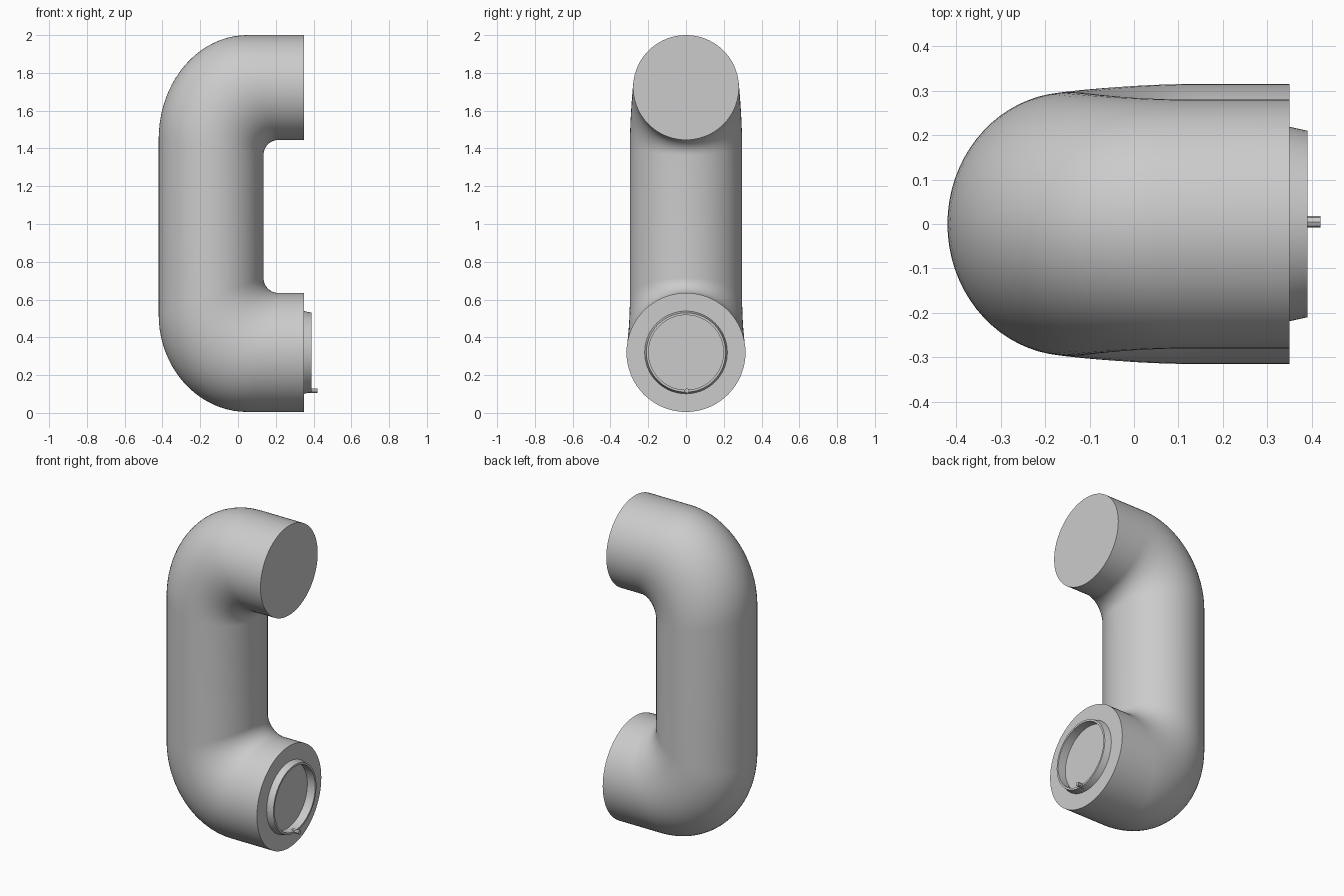
import bpy, bmesh, math
from math import sin, cos, pi

cube = bpy.data.objects.get("Cube")
if cube:
    bpy.data.objects.remove(cube, do_unlink=True)

SEGS = 72
STEPS = 20

grey = bpy.data.materials.new("plain_grey")
grey.use_nodes = True
colour = (0.6, 0.6, 0.6, 1)
grey.diffuse_color = colour
grey.node_tree.nodes["Principled BSDF"].inputs["Base Color"].default_value = colour


def add_ring(bm, outer, inner, ry):
    """Elliptical ring spanning two (x, z) points, ry wide to each side."""
    cx, cz = (outer[0] + inner[0]) / 2, (outer[1] + inner[1]) / 2
    hx, hz = (outer[0] - inner[0]) / 2, (outer[1] - inner[1]) / 2
    ring = []
    for i in range(SEGS):
        a = 2 * pi * i / SEGS
        ring.append(bm.verts.new((cx + hx * cos(a), ry * sin(a), cz + hz * cos(a))))
    return ring


def skin(name, sections, closed=False):
    """Bridge a list of (outer, inner, ry) sections into one smooth object."""
    bm = bmesh.new()
    rings = [add_ring(bm, *s) for s in sections]
    pairs = list(zip(rings, rings[1:]))
    if closed:
        pairs.append((rings[-1], rings[0]))
    else:
        bm.faces.new(rings[0])
        bm.faces.new(rings[-1])
    for a, b in pairs:
        for i in range(SEGS):
            j = (i + 1) % SEGS
            bm.faces.new((a[i], a[j], b[j], b[i]))
    bmesh.ops.recalc_face_normals(bm, faces=bm.faces)
    mesh = bpy.data.meshes.new(name)
    bm.to_mesh(mesh)
    bm.free()
    finish(bpy.data.objects.new(name, mesh), True)


def finish(obj, link=False):
    if link:
        bpy.context.collection.objects.link(obj)
    obj.data.materials.append(grey)
    bpy.ops.object.select_all(action='DESELECT')
    obj.select_set(True)
    bpy.context.view_layer.objects.active = obj
    bpy.ops.object.shade_smooth_by_angle(angle=math.radians(35))


def elbow(side, z_out, z_in, h_out, h_in, ry_end):
    """Sections from the upright to the arm; side is +1 up, -1 down."""
    result = []
    for k in range(STEPS + 1):
        t = k / STEPS
        a = t * pi / 2
        outer = (0.05 - 0.47 * cos(a), z_out + side * h_out * sin(a))
        inner = (0.215 - 0.08 * cos(a), z_in + side * h_in * sin(a))
        blend = t * t * (3 - 2 * t)
        result.append((outer, inner, 0.297 + (ry_end - 0.297) * blend))
    return result


def disc(x, r, z=0.32):
    return ((x, z - r), (x, z + r), r)


# Bent pipe: upper arm, upright, lower arm with a shallow socket
END = 0.35
upper = elbow(1, 1.45, 1.365, 0.55, 0.08, 0.28)
lower = elbow(-1, 0.52, 0.715, 0.515, 0.08, 0.315)
pipe = [((END, 2.0), (END, 1.445), 0.28)] + upper[::-1] + lower
pipe += [((END, 0.005), (END, 0.635), 0.315), disc(END, 0.2), disc(0.335, 0.2)]
skin("bent_pipe", pipe)

# Thin raised collar around the socket
skin("socket_collar",
     [disc(0.345, 0.22), disc(0.39, 0.21), disc(0.39, 0.198), disc(0.345, 0.198)],
     closed=True)

# Small catch on the lower edge of the collar
bpy.ops.mesh.primitive_cylinder_add(vertices=8, radius=0.013, depth=0.05,
                                    location=(0.395, 0.005, 0.117),
                                    rotation=(0, pi / 2, 0))
catch = bpy.context.object
catch.name = "collar_catch"
finish(catch)
